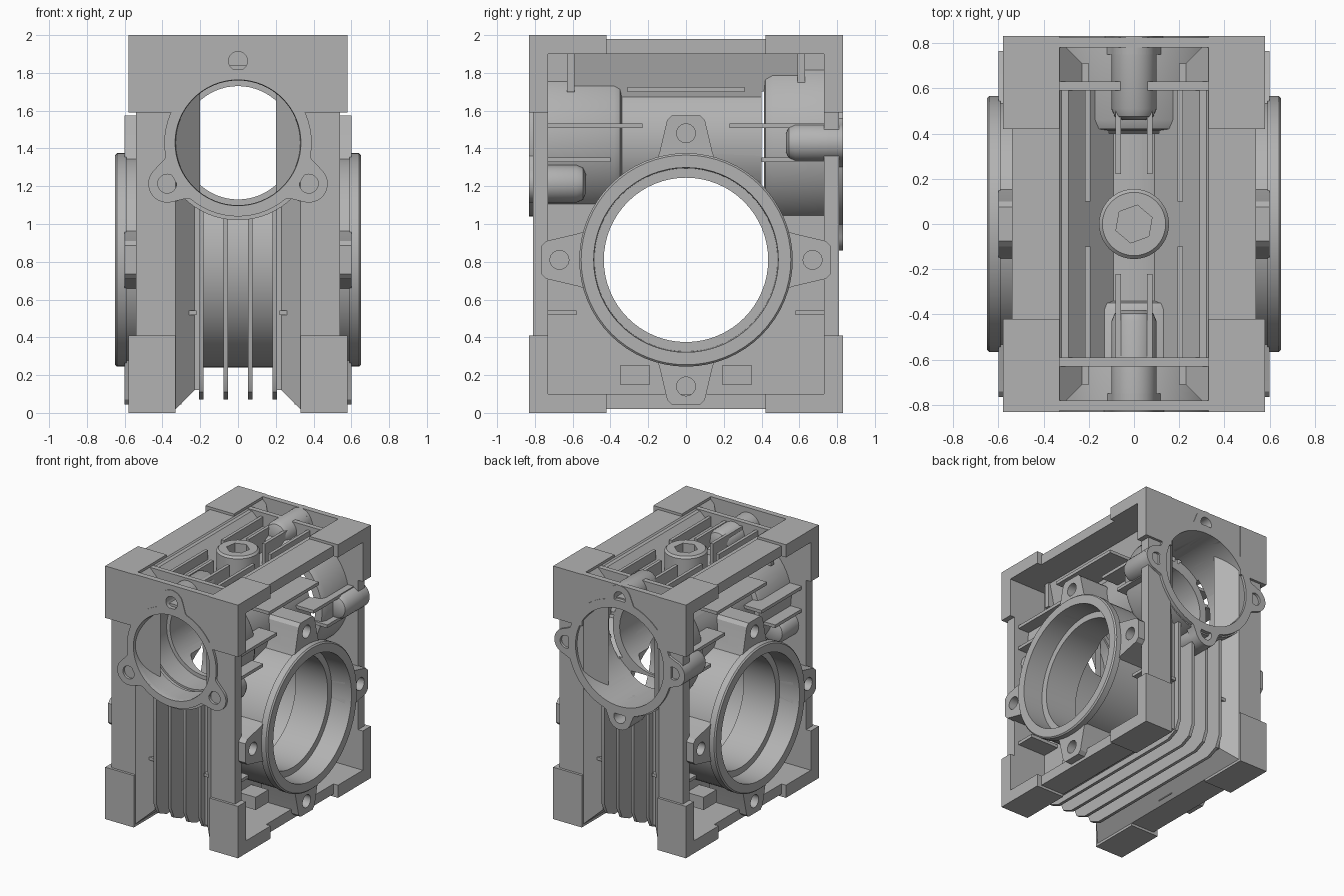
import bpy, bmesh, math
from mathutils import Vector

cube = bpy.data.objects.get("Cube")
if cube:
    bpy.data.objects.remove(cube, do_unlink=True)

mat = bpy.data.materials.new("cast_grey")
mat.use_nodes = True
GREY = (0.45, 0.45, 0.45, 1)
mat.diffuse_color = GREY
mat.node_tree.nodes["Principled BSDF"].inputs["Base Color"].default_value = GREY

WORM_Z, WHEEL_Z = 1.43, 0.81
SIDES = (-1, 1)
parts = []


def place(axis, u, v, t):
    """Point from two section coordinates and a distance along the axis."""
    return {"x": (t, u, v), "y": (u, t, v), "z": (u, v, t)}[axis]


def loft(name, rings, closed=False, cutter=False):
    """Skin a row of equal point rings, capped or joined end to end."""
    bm = bmesh.new()
    vs = [[bm.verts.new(p) for p in r] for r in rings]
    n = len(vs[0])
    for i in range(len(vs) if closed else len(vs) - 1):
        a, b = vs[i], vs[(i + 1) % len(vs)]
        for j in range(n):
            k = (j + 1) % n
            bm.faces.new((a[j], a[k], b[k], b[j]))
    if not closed:
        bm.faces.new(vs[0])
        bm.faces.new(vs[-1])
    bmesh.ops.recalc_face_normals(bm, faces=bm.faces)
    me = bpy.data.meshes.new(name)
    bm.to_mesh(me)
    bm.free()
    me.materials.append(mat)
    ob = bpy.data.objects.new(name, me)
    bpy.context.scene.collection.objects.link(ob)
    if cutter:
        ob.hide_render = True
    else:
        parts.append(ob)
    return ob


def prism(name, pts, axis, a, b, cutter=False):
    return loft(name, [[place(axis, u, v, t) for u, v in pts] for t in (a, b)], cutter=cutter)


def box(name, x, y, z):
    return prism(name, [(x[0], y[0]), (x[1], y[0]), (x[1], y[1]), (x[0], y[1])], "z", *z)


def arc(u, v, r, a0=0, a1=360, n=48):
    full = a1 - a0 == 360
    angles = [math.radians(a0 + (a1 - a0) * i / (n if full else n - 1)) for i in range(n)]
    return [(u + r * math.cos(a), v + r * math.sin(a)) for a in angles]


def lathe(name, axis, u, v, prof, n=64, cutter=False):
    return loft(name, [[place(axis, p, q, t) for p, q in arc(u, v, r, n=n)] for t, r in prof],
                cutter=cutter)


def turned(pts, deg, u, v):
    """Rotate a section drawn along +u and move it to a centre."""
    c, s = math.cos(math.radians(deg)), math.sin(math.radians(deg))
    return [(u + p * c - q * s, v + p * s + q * c) for p, q in pts]


# Bore cutters
worm_cut = lathe("worm_bore_cutter", "y", 0, WORM_Z, [
    (-0.9, 0.345), (-0.81, 0.33), (-0.64, 0.33), (-0.64, 0.345), (-0.6, 0.345), (-0.6, 0.33),
    (-0.42, 0.33), (-0.42, 0.30), (0.4, 0.30), (0.4, 0.385), (0.9, 0.385)], cutter=True)
wheel_cut = lathe("wheel_bore_cutter", "x", 0, WHEEL_Z, [
    (-0.7, 0.49), (-0.48, 0.485), (-0.48, 0.435), (-0.2, 0.435), (-0.2, 0.5),
    (0.2, 0.5), (0.2, 0.435), (0.48, 0.435), (0.48, 0.485), (0.7, 0.49)], cutter=True)
drills = []


def cut(ob, cutters):
    for c in cutters:
        m = ob.modifiers.new("cut", "BOOLEAN")
        m.operation, m.solver, m.object = "DIFFERENCE", "EXACT", c


# Side frames: one section swept round the outline of the housing, plus a web plate
section = [(0.33, 0.02), (0.54, 0.02), (0.54, 0.10), (0.25, 0.10), (0.25, 0.15), (0.2, 0.15)]
for s in SIDES:
    loft("side_frame", [[(s * x, sy * (0.83 - d), 1 + sz * (1 - d)) for x, d in section]
                        for sy, sz in ((-1, -1), (1, -1), (1, 1), (-1, 1))], closed=True)
    box("side_web", sorted((s * 0.2, s * 0.25)), (-0.71, 0.71), (0.12, 1.88))

# Corner feet with open bolt slots in both legs
foot = [(0.83, 0), (0.83, 0.41), (0.73, 0.41), (0.73, 0.10), (0.42, 0.10), (0.42, 0)]
slot = [(0.7, -0.07)] + [(0.7, 0.07)] + arc(0.455, 0, 0.07, 90, 270, 16)
for sx in SIDES:
    for sy in SIDES:
        for sz in SIDES:
            ob = prism("corner_foot", [(sy * y, 1 + sz * (z - 1)) for y, z in foot],
                       "x", sx * 0.33, sx * 0.58)
            a = prism("slot_cutter", [(sx * u, 1 + sz * (0.72 + v)) for u, v in slot],
                      "y", sy * 0.7, sy * 0.9, True)
            b = prism("slot_cutter", [(sx * u, sy * (0.56 + v)) for u, v in slot],
                      "z", 1 + sz * 0.85, 1 + sz * 1.05, True)
            cut(ob, (a, b))
            drills += [a, b]

# Worm housing tube and ribbed roof valley
lathe("worm_housing", "y", 0, WORM_Z, [
    (-0.8, 0.41), (-0.38, 0.41), (-0.35, 0.395), (-0.34, 0.36), (0.41, 0.36),
    (0.42, 0.44), (0.46, 0.46), (0.8, 0.46)])
valley = [(0.33, 1.97), (0.29, 1.97), (0.06, 1.75)]
prism("roof_valley", valley + [(-x, z) for x, z in reversed(valley)] + [(-0.25, 1.6), (0.25, 1.6)],
      "y", -0.62, 0.62)
for sy in SIDES:
    box("end_panel", (-0.34, 0.34), sorted((sy * 0.78, sy * 0.825)), (WORM_Z, 2))
    box("roof_bar", (-0.33, 0.33), sorted((sy * 0.59, sy * 0.63)), (1.7, 1.98))
    for sx in SIDES:
        for x, y0 in ((0.205, 0.1), (0.07, 0.22)):
            box("roof_fin", (sx * x - 0.0125, sx * x + 0.0125),
                sorted((sy * y0, sy * 0.6)), (1.72, 1.95))


# End flanges with bolt ears and rounded lugs behind them
def flange(name, sy, r, ear_r, reach, angles, lug_ends):
    y0, y1 = sy * 0.83, sy * 0.75
    cut(prism(name + "_ring", arc(0, WORM_Z, r, n=64), "y", y0, y1), (worm_cut,))
    ear = [(r - 0.09, -ear_r - 0.09), (r - 0.01, -ear_r - 0.02)]
    ear += arc(reach, 0, ear_r, -75, 75, 20) + [(u, -v) for u, v in reversed(ear)]
    for deg, end in zip(angles, lug_ends):
        a = math.radians(deg)
        u, v = reach * math.cos(a), WORM_Z + reach * math.sin(a)
        drill = lathe("bolt_hole_cutter", "y", u, v, [(sy * 0.9, 0.05), (sy * 0.6, 0.05)], 24, True)
        drills.append(drill)
        e = prism(name + "_ear", turned(ear, deg, 0, WORM_Z), "y", y0, y1)
        lug = lathe(name + "_lug", "y", u, v, [
            (sy * 0.8, ear_r), (sy * (end + 0.05), ear_r), (sy * (end + 0.015), ear_r - 0.015),
            (sy * end, ear_r - 0.05)], 32)
        panel = [p for p in parts if p.name.startswith("end_panel")]
        for p in [e, lug] + panel:
            cut(p, (drill,))
        for p in (e, lug):
            cut(p, (worm_cut,))


flange("front_flange", -1, 0.39, 0.1, 0.433, (90, 210, 330), (0.38, 0.53, 0.53))
flange("back_flange", 1, 0.45, 0.1, 0.47, (0, 90, 180, 270), (0.53, 0.46, 0.53, 0.6))

# Wheel housing with cooling ribs wrapped round the front, bottom and back
lathe("wheel_housing", "x", 0, WHEEL_Z, [(-0.24, 0.57), (0.24, 0.57)])
rib = [(0.76, 1.15), (0.76, 0.2), (0.72, 0.11), (0.63, 0.07)]
rib += [(-y, z) for y, z in reversed(rib)]
for x in (-0.195, -0.065, 0.065, 0.195):
    prism("cooling_rib", rib, "x", x - 0.0125, x + 0.0125)

# Output bosses with four tapered mounting ears each
ear = [(0.48, -0.17), (0.57, -0.14), (0.74, -0.1), (0.765, -0.075)]
ear += [(u, -v) for u, v in reversed(ear)]
for s in SIDES:
    lathe("output_boss", "x", 0, WHEEL_Z, [
        (s * 0.22, 0.555), (s * 0.59, 0.555), (s * 0.59, 0.565), (s * 0.64, 0.565), (s * 0.65, 0.555)])
    for deg in (0, 90, 180, 270):
        e = prism("boss_ear", turned(ear, deg, 0, WHEEL_Z), "x", s * 0.3, s * 0.6)
        u, v = turned([(0.67, 0)], deg, 0, WHEEL_Z)[0]
        d = lathe("bolt_hole_cutter", "x", u, v, [(s * 0.4, 0.05), (s * 0.7, 0.05)], 24, True)
        drills.append(d)
        cut(e, (d,))

    # Side fins and small pads
    box("side_fin", sorted((s * 0.22, s * 0.49)), (-0.31, 0.31), (1.7, 1.725))
    for sy in SIDES:
        for z, y0 in ((1.52, 0.23), (1.34, 0.4), (0.53, 0.58)):
            box("side_fin", sorted((s * 0.22, s * 0.5)), sorted((sy * y0, sy * 0.74)),
                (z - 0.0125, z + 0.0125))
        box("side_pad", sorted((s * 0.22, s * 0.4)), sorted((sy * 0.19, sy * 0.35)), (0.15, 0.25))

# Filler plug with hexagon socket
plug = lathe("filler_plug", "z", 0, 0, [(1.74, 0.155), (1.965, 0.155), (1.98, 0.14)], 40)
hexagon = prism("hex_cutter", arc(0, 0, 0.085, 20, 380, 6), "z", 1.88, 2.1, True)
cut(plug, (hexagon,))

# Open the bores through everything they cross, then bake the cuts
bored = ("side_web", "worm_housing", "roof_valley", "end_panel", "wheel_housing", "cooling_rib",
         "output_boss", "boss_ear", "side_fin", "side_pad", "roof_bar", "roof_fin")
for p in parts:
    if p.name.startswith(bored):
        cut(p, (worm_cut, wheel_cut))
deps = bpy.context.evaluated_depsgraph_get()
deps.update()
baked = [bpy.data.meshes.new_from_object(p.evaluated_get(deps)) for p in parts]
for p, me in zip(parts, baked):
    p.modifiers.clear()
    p.data = me
for c in drills + [worm_cut, wheel_cut, hexagon]:
    bpy.data.objects.remove(c, do_unlink=True)

# Smooth round surfaces, keep machined edges sharp
bpy.ops.object.select_all(action="DESELECT")
for p in parts:
    p.select_set(True)
bpy.context.view_layer.objects.active = parts[0]
bpy.ops.object.shade_smooth_by_angle(angle=math.radians(30))
